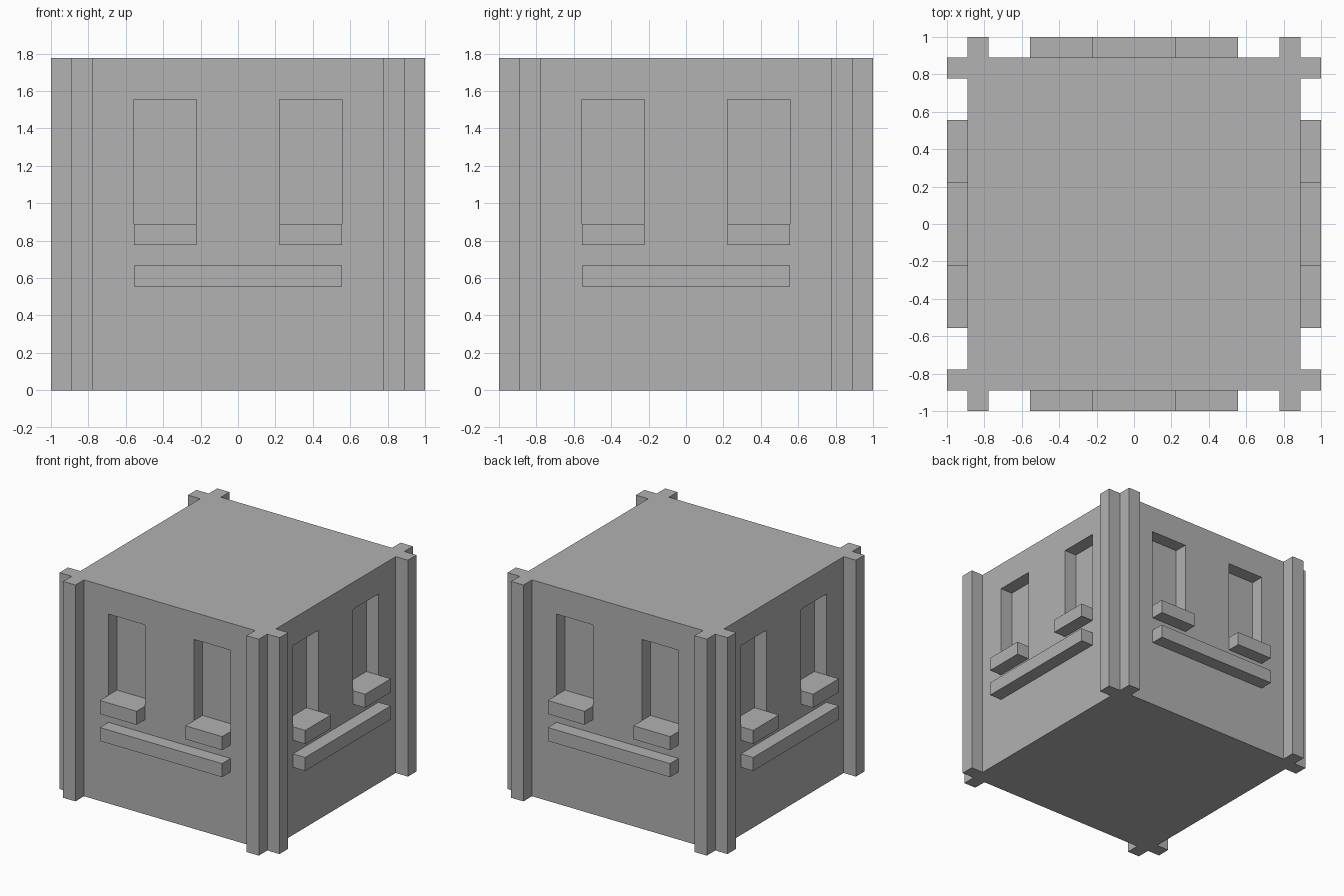
import bpy, bmesh, math
from mathutils import Matrix, Vector

cube = bpy.data.objects.get("Cube")
if cube:
    bpy.data.objects.remove(cube, do_unlink=True)

U = 1 / 9  # one module of the design

grey = bpy.data.materials.new("plain_grey")
grey.use_nodes = True
colour = (0.445, 0.445, 0.445, 1)
grey.diffuse_color = colour
grey.node_tree.nodes["Principled BSDF"].inputs["Base Color"].default_value = colour


def add_object(name, bm):
    mesh = bpy.data.meshes.new(name)
    bmesh.ops.recalc_face_normals(bm, faces=bm.faces)
    bm.to_mesh(mesh)
    bm.free()
    mesh.materials.append(grey)
    obj = bpy.data.objects.new(name, mesh)
    bpy.context.collection.objects.link(obj)
    return obj


def box(low, high):
    """Box between two corners, measured in modules."""
    low, high = Vector(low) * U, Vector(high) * U
    bm = bmesh.new()
    bmesh.ops.create_cube(bm, size=1)
    bmesh.ops.scale(bm, vec=high - low, verts=bm.verts)
    bmesh.ops.translate(bm, vec=(low + high) / 2, verts=bm.verts)
    return bm


# Body: slice the block along the window edges, then push the windows in
body = box((-8, -8, 0), (8, 8, 16))
cuts = [(axis, d) for axis in (0, 1) for d in (-5, -2, 2, 5)] + [(2, 8), (2, 14)]
for axis, d in cuts:
    normal = Vector((0, 0, 0))
    normal[axis] = 1
    bmesh.ops.bisect_plane(body, geom=body.verts[:] + body.edges[:] + body.faces[:],
                           plane_co=normal * d * U, plane_no=normal)


def is_window(face):
    if abs(face.normal.z) > 0.5:
        return False
    c = face.calc_center_median() / U
    across = c.y if abs(face.normal.x) > 0.5 else c.x
    return 2 < abs(across) < 5 and 8 < c.z < 14


windows = [f for f in body.faces if is_window(f)]
for face in bmesh.ops.extrude_discrete_faces(body, faces=windows)["faces"]:
    bmesh.ops.translate(body, vec=-face.normal * U, verts=face.verts)
add_object("body", body)

# Trim on each wall: corner fins, window sills and a long ledge
trim = [
    ("corner_fin_a", -8, -7, 0, 16),
    ("corner_fin_b", 7, 8, 0, 16),
    ("window_sill_a", -5, -2, 7, 8),
    ("window_sill_b", 2, 5, 7, 8),
    ("ledge", -5, 5, 5, 6),
]
for i, side in enumerate(("front", "left", "back", "right")):
    turn = Matrix.Rotation(i * math.pi / 2, 3, "Z")
    for name, x0, x1, z0, z1 in trim:
        bm = box((x0, -9, z0), (x1, -8, z1))
        bmesh.ops.rotate(bm, verts=bm.verts, cent=(0, 0, 0), matrix=turn)
        add_object(f"{side}_{name}", bm)
